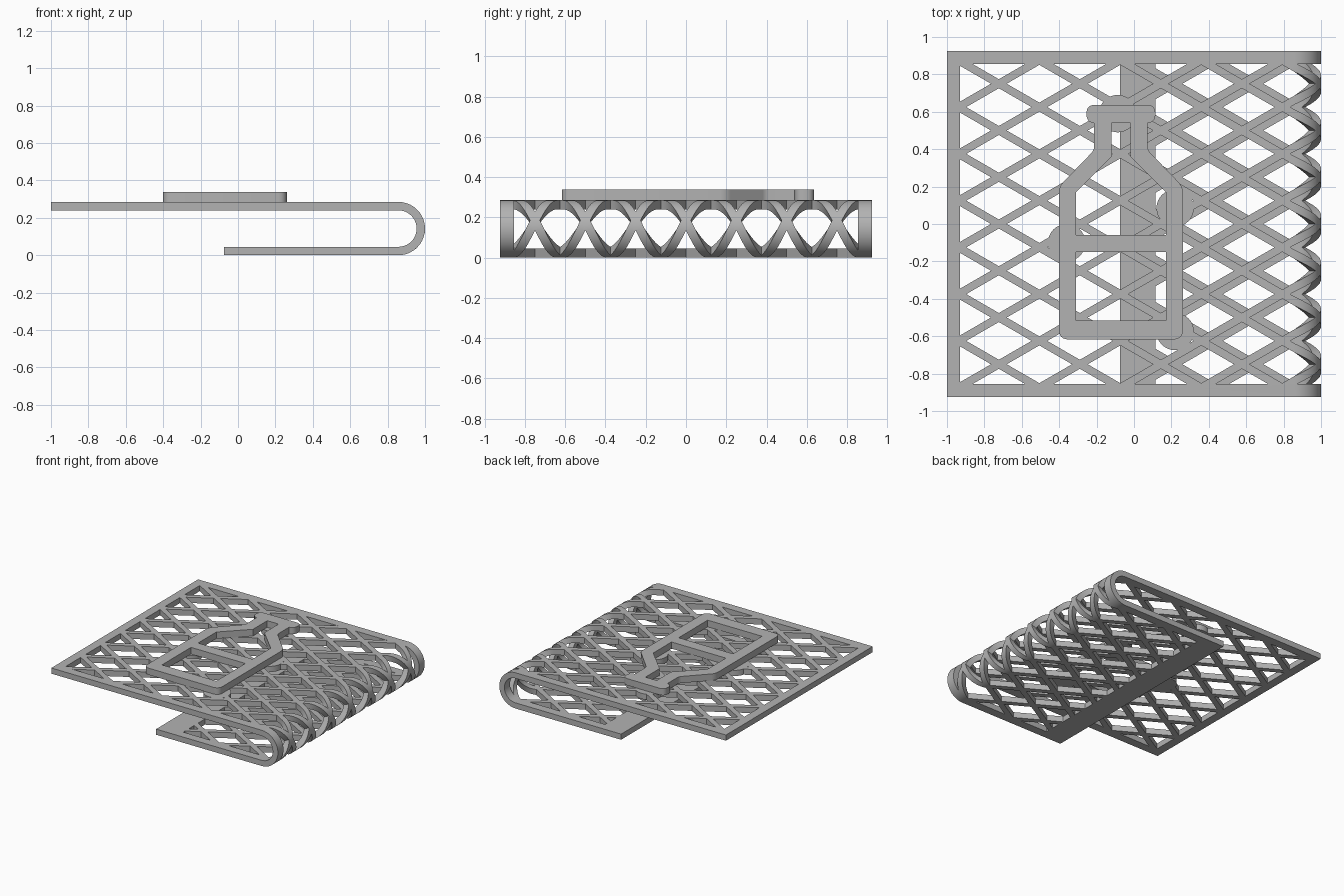
import bpy, bmesh, math
from mathutils import Vector

cube = bpy.data.objects.get("Cube")
if cube:
    bpy.data.objects.remove(cube)

grey = bpy.data.materials.new("grey_plastic")
grey.use_nodes = True
grey.diffuse_color = (0.45, 0.45, 0.45, 1)
grey.node_tree.nodes["Principled BSDF"].inputs["Base Color"].default_value = grey.diffuse_color

# Main dimensions
T = 0.045                       # sheet thickness
R_IN = 0.0975                   # inner radius of the fold
FOLD_X = 1 - R_IN - T           # where the fold starts
ARC = math.pi * (R_IN + T / 2)  # unrolled length of the fold
END = FOLD_X * 2 + ARC + 0.075  # unrolled end of the short flap
TOP = 2 * (R_IN + T)            # top of the upper sheet
WIDTH, RIM = 0.925, 0.07
CELL_X, CELL_Y, BAR = 0.2165, 0.125, 0.042


def extruded(loops, height, cuts=()):
    """Fill an outline with holes, cut it across x, and extrude it up."""
    bm = bmesh.new()
    for loop in loops:
        vs = [bm.verts.new((p[0], p[1], 0)) for p in loop]
        for i, v in enumerate(vs):
            bm.edges.new((vs[i - 1], v))
    bmesh.ops.triangle_fill(bm, edges=bm.edges[:], use_beauty=True, normal=(0, 0, 1))
    for x in cuts:
        bmesh.ops.bisect_plane(bm, geom=bm.verts[:] + bm.edges[:] + bm.faces[:],
                               plane_co=(x, 0, 0), plane_no=(1, 0, 0))
    new = bmesh.ops.extrude_face_region(bm, geom=bm.faces[:])["geom"]
    for v in new:
        if isinstance(v, bmesh.types.BMVert):
            v.co.z += height
    bmesh.ops.recalc_face_normals(bm, faces=bm.faces[:])
    return bm


def finish(bm, name, z=0):
    mesh = bpy.data.meshes.new(name)
    bm.to_mesh(mesh)
    bm.free()
    obj = bpy.data.objects.new(name, mesh)
    bpy.context.collection.objects.link(obj)
    obj.location.z = z
    mesh.materials.append(grey)
    bpy.ops.object.select_all(action='DESELECT')
    obj.select_set(True)
    bpy.context.view_layer.objects.active = obj
    bpy.ops.object.shade_smooth_by_angle(angle=math.radians(30))
    return obj


def rect(x0, x1, y0, y1):
    return [(x0, y0), (x1, y0), (x1, y1), (x0, y1)]


def diamond_holes(x0, x1, y1):
    """Diamond openings of the lattice, clipped to the inside of the rim."""
    bm = bmesh.new()
    f = 1 - BAR / 2 * math.hypot(CELL_X, CELL_Y) / (CELL_X * CELL_Y)
    dx, dy = CELL_X * f, CELL_Y * f
    start = -0.939
    for i in range(-1, 16):
        for j in range(-8, 9):
            if (i + j) % 2 == 0:
                x, y = start + i * CELL_X, j * CELL_Y
                bm.faces.new([bm.verts.new(p) for p in
                              ((x - dx, y, 0), (x, y - dy, 0), (x + dx, y, 0), (x, y + dy, 0))])
    for co, no in (((x0, 0, 0), (-1, 0, 0)), ((x1, 0, 0), (1, 0, 0)),
                   ((0, y1, 0), (0, 1, 0)), ((0, -y1, 0), (0, -1, 0))):
        bmesh.ops.bisect_plane(bm, geom=bm.verts[:] + bm.edges[:] + bm.faces[:],
                               plane_co=co, plane_no=no, clear_outer=True)
    loops = [[v.co.copy() for v in face.verts] for face in bm.faces if face.calc_area() > 1e-4]
    bm.free()
    return loops


def fold(co):
    """Roll the flat sheet round the fold at its right end."""
    s, y, h = co
    if s <= FOLD_X:
        return Vector((s, y, TOP - T + h))
    a = min((s - FOLD_X) / ARC, 1) * math.pi
    r = R_IN + h
    past = max(s - FOLD_X - ARC, 0)
    return Vector((FOLD_X + r * math.sin(a) - past, y, TOP / 2 + r * math.cos(a)))


# Folded lattice sheet with a solid rim and a wide strip on the flap end
loops = [rect(-1, END, -WIDTH, WIDTH)]
loops += diamond_holes(-1 + RIM, END - 0.19, WIDTH - RIM)
STEPS = 20
sheet = extruded(loops, T, [FOLD_X + ARC * i / STEPS for i in range(STEPS + 1)])
for v in sheet.verts:
    v.co = fold(v.co)
bmesh.ops.recalc_face_normals(sheet, faces=sheet.faces[:])
finish(sheet, "folded_lattice_sheet")

# Round pads set into the lattice beneath the emblem
for n, (x, y) in enumerate([(-0.087, 0.59), (0.22, 0.085), (-0.36, -0.1), (0.22, -0.575)]):
    ring = [(x + 0.1 * math.cos(math.tau * k / 32), y + 0.1 * math.sin(math.tau * k / 32))
            for k in range(32)]
    finish(extruded([ring], T), f"round_pad_{n + 1}", TOP - T)


def mirrored(half, cx):
    """Closed outline with rounded corners from a right half of (x, y, radius)."""
    pts = [(cx + x, y, r) for x, y, r in half] + [(cx - x, y, r) for x, y, r in reversed(half)]
    out = []
    for i, (x, y, r) in enumerate(pts):
        p = Vector((x, y))
        if not r:
            out.append(p)
            continue
        a = p + (Vector(pts[i - 1][:2]) - p).normalized() * r
        b = p + (Vector(pts[(i + 1) % len(pts)][:2]) - p).normalized() * r
        for k in range(7):
            t = k / 6
            mid = (a + b) / 2
            # Blend a curve through the corner
            out.append(a * (1 - t) ** 2 + (p * 0.85 + mid * 0.15) * 2 * t * (1 - t) + b * t ** 2)
    return out


# Raised bottle outline with two windows
CX = -0.07
outer = mirrored([(0.331, -0.617, 0.045), (0.331, 0.2, 0.03), (0.143, 0.395, 0.02),
                  (0.143, 0.54, 0), (0.184, 0.54, 0.04), (0.184, 0.637, 0.04)], CX)
lower_window = rect(CX - 0.24, CX + 0.24, -0.516, -0.15)
upper_window = mirrored([(0.24, -0.06, 0), (0.24, 0.17, 0), (0.05, 0.36, 0), (0.05, 0.54, 0)], CX)
finish(extruded([outer, lower_window, upper_window], 0.053), "bottle_emblem", TOP)
